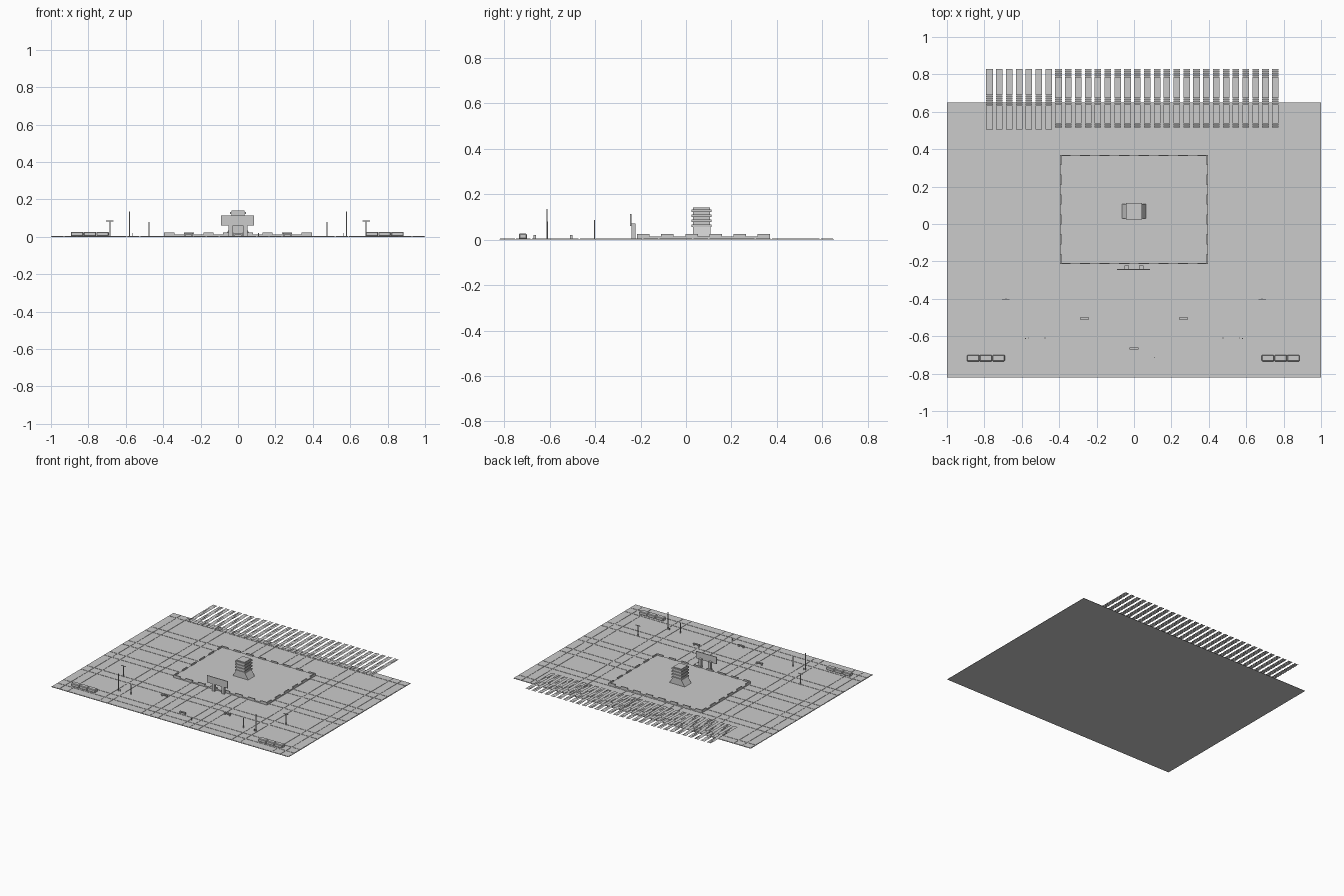
import bpy, bmesh

if "Cube" in bpy.data.objects:
    bpy.data.objects.remove(bpy.data.objects["Cube"])

grey = bpy.data.materials.new("concrete grey")
grey.diffuse_color = (0.6, 0.6, 0.6, 1)
grey.use_nodes = True
grey.node_tree.nodes["Principled BSDF"].inputs["Base Color"].default_value = grey.diffuse_color


def finish(name, bm):
    mesh = bpy.data.meshes.new(name)
    bm.normal_update()
    bm.to_mesh(mesh)
    bm.free()
    mesh.materials.append(grey)
    obj = bpy.data.objects.new(name, mesh)
    bpy.context.collection.objects.link(obj)
    return obj


def add_box(bm, x0, x1, y0, y1, z0, z1, taper=0.0):
    """Box whose top can be pulled in along x by taper."""
    lo = [(x0, y0), (x1, y0), (x1, y1), (x0, y1)]
    hi = [(x0 + taper, y0), (x1 - taper, y0), (x1 - taper, y1), (x0 + taper, y1)]
    b = [bm.verts.new((x, y, z0)) for x, y in lo]
    t = [bm.verts.new((x, y, z1)) for x, y in hi]
    bm.faces.new(b[::-1])
    bm.faces.new(t)
    for i in range(4):
        j = (i + 1) % 4
        bm.faces.new((b[i], b[j], t[j], t[i]))


def boxes(name, items):
    bm = bmesh.new()
    for item in items:
        add_box(bm, *item)
    return finish(name, bm)


# Ground slab with paving tiles separated by narrow joints
boxes("ground_slab", [(-1, 1, -0.82, 0.65, 0, 0.002)])
xs = [-1, -.93, -.86, -.595, -.525, -.24, -.17, -.10, .10, .165, .235, .52, .59, .86, .93, 1]
ys = [-.82, -.75, -.68, -.47, -.40, -.19, -.12, .03, .10, .305, .375, .59, .65]
g = 0.003
boxes("paving_tiles", [(xa + g, xb - g, ya + g, yb - g, 0.002, 0.004)
                       for xa, xb in zip(xs, xs[1:]) for ya, yb in zip(ys, ys[1:])])

# Raised platform
X0, X1, Y0, Y1 = -0.395, 0.395, -0.215, 0.37
boxes("platform", [(X0, X1, Y0, Y1, 0.002, 0.013)])

# Low parapet blocks around the platform rim
blocks = []
t = 0.007
nx, ny = 7, 5
px, py = (X1 - X0 - 0.055) / nx, (Y1 - Y0 - 0.055) / ny
for i in range(nx + 1):
    x = X0 + i * px
    for y in (Y0, Y1 - t):
        blocks.append((x, x + 0.055, y, y + t, 0.013, 0.024))
for i in range(ny + 1):
    y = Y0 + i * py
    for x in (X0, X1 - t):
        blocks.append((x, x + t, y, y + 0.055, 0.013, 0.024))
boxes("parapet_blocks", blocks)

# Monument: flared foot, shaft and projecting bands
boxes("monument_foot", [(-0.065, 0.065, 0.03, 0.108, 0.013, 0.06, 0.03)])
boxes("monument_shaft", [(-0.035, 0.035, 0.03, 0.106, 0.05, 0.14)])
boxes("monument_bands", [(-0.042, 0.042, 0.025, 0.113, z, z + 0.011)
                         for z in (0.055, 0.078, 0.10, 0.122)])

# Sign board on two posts before the platform
boxes("sign_board", [(-0.09, 0.085, -0.246, -0.24, 0.06, 0.113)])
boxes("sign_posts", [(x - 0.012, x + 0.012, -0.24, -0.222, 0.002, 0.07) for x in (-0.04, 0.04)])

# Rows of three long planters at the front corners
w = 0.068
planters = boxes("planters", [(x + i * w, x + (i + 1) * w - 0.002, -0.735, -0.70, 0.002, 0.027)
                              for x in (-0.893, 0.683) for i in range(3)])
bev = planters.modifiers.new("soft_edges", 'BEVEL')
bev.width = 0.004

# Slender lamp posts, mirrored left and right
posts = []
for s in (-1, 1):
    for x, y, h, r in ((0.58, -0.612, 0.135, 0.0025), (0.475, -0.61, 0.08, 0.0025),
                       (0.685, -0.402, 0.087, 0.0025), (0.565, -0.61, 0.02, 0.002)):
        posts.append((s * x - r, s * x + r, y - r, y + r, 0.002, h))
    posts.append((s * 0.685 - 0.02, s * 0.685 + 0.02, -0.404, -0.40, 0.083, 0.087))
posts.append((0.108, 0.112, -0.717, -0.713, 0.002, 0.02))
boxes("lamp_posts", posts)

# Small benches: seat plus two legs
benches = []
for x, y in ((-0.265, -0.505), (0.265, -0.505), (0, -0.665)):
    benches.append((x - 0.025, x + 0.025, y - 0.006, y + 0.006, 0.013, 0.02))
    for dx in (-0.02, 0.02):
        benches.append((x + dx - 0.004, x + dx + 0.004, y - 0.005, y + 0.005, 0.002, 0.013))
boxes("benches", benches)

# Flat slatted canopy strips at the back
bm = bmesh.new()
for i in range(30):
    x = -0.79 + i * 0.0527
    y0 = 0.505 if i < 7 else 0.515
    n = 30
    p = (0.83 - y0) / n
    for k in range(n):
        y = y0 + k * p
        bm.faces.new([bm.verts.new(c) for c in (
            (x, y, 0.053), (x + 0.035, y, 0.053),
            (x + 0.035, y + p * 0.92, 0.053), (x, y + p * 0.92, 0.053))])
finish("canopy_slats", bm)
